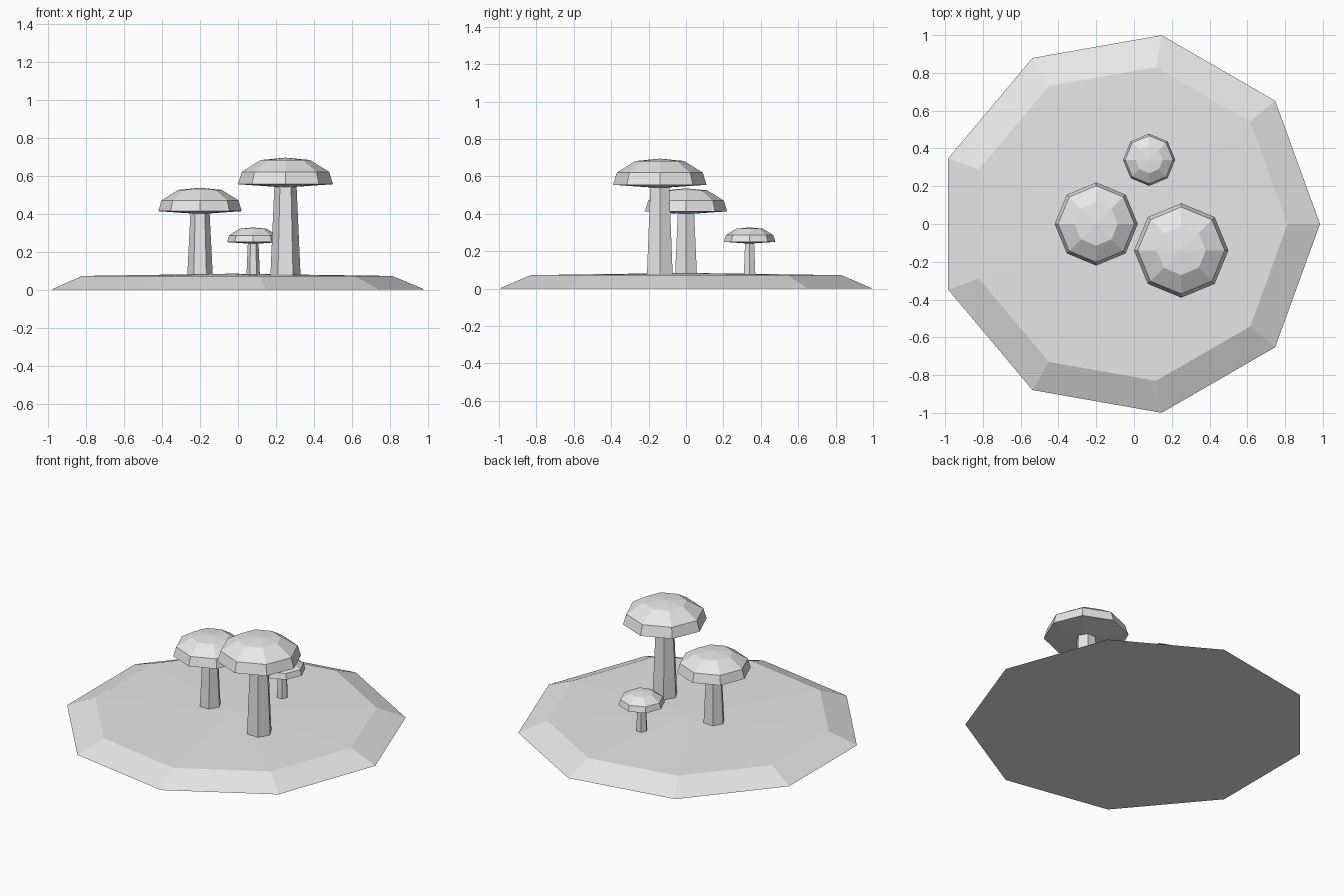
import bpy, bmesh, math

if "Cube" in bpy.data.objects:
    bpy.data.objects.remove(bpy.data.objects["Cube"])

grey = bpy.data.materials.new("plain_grey")
grey.diffuse_color = (0.8, 0.8, 0.8, 1)
grey.use_nodes = True
grey.node_tree.nodes["Principled BSDF"].inputs["Base Color"].default_value = grey.diffuse_color


def lathe(name, sides, profile, centre):
    """Flat-shaded turned solid; profile is (radius, z) from bottom to top, radius 0 = pole."""
    bm = bmesh.new()
    rings = []
    for r, z in profile:
        if r == 0:
            rings.append([bm.verts.new((centre[0], centre[1], z))])
        else:
            rings.append([bm.verts.new((centre[0] + r * math.cos(math.tau * i / sides),
                                        centre[1] + r * math.sin(math.tau * i / sides), z))
                          for i in range(sides)])
    for a, b in zip(rings, rings[1:]):
        for i in range(sides):
            j = (i + 1) % sides
            if len(a) == 1:
                bm.faces.new((a[0], b[j], b[i]))
            elif len(b) == 1:
                bm.faces.new((a[i], a[j], b[0]))
            else:
                bm.faces.new((a[i], a[j], b[j], b[i]))
    # close open ends
    if len(rings[0]) > 1:
        bm.faces.new(rings[0][::-1])
    if len(rings[-1]) > 1:
        bm.faces.new(rings[-1])
    bmesh.ops.recalc_face_normals(bm, faces=bm.faces)
    mesh = bpy.data.meshes.new(name)
    bm.to_mesh(mesh)
    bm.free()
    mesh.materials.append(grey)
    ob = bpy.data.objects.new(name, mesh)
    bpy.context.collection.objects.link(ob)


# nine-sided ground mound with a slightly raised middle
lathe("ground_mound", 9, [(1.015, 0), (0.843, 0.072), (0, 0.084)], (-0.03, 0))

# mushrooms: centre, cap radius, rim height, stem radius at bottom and top
mushrooms = {
    "large": ((0.25, -0.14), 0.25, 0.555, 0.08, 0.058),
    "medium": ((-0.20, 0.0), 0.22, 0.413, 0.068, 0.05),
    "small": ((0.08, 0.34), 0.138, 0.25, 0.036, 0.028),
}
for size, (c, r, z, s0, s1) in mushrooms.items():
    lathe(size + "_stem", 6, [(s0, 0.06), (s1, z)], c)
    lathe(size + "_cap", 8, [(0, z - 0.07 * r), (r, z), (0.92 * r, z + 0.26 * r),
                             (0.52 * r, z + 0.51 * r), (0, z + 0.56 * r)], c)
